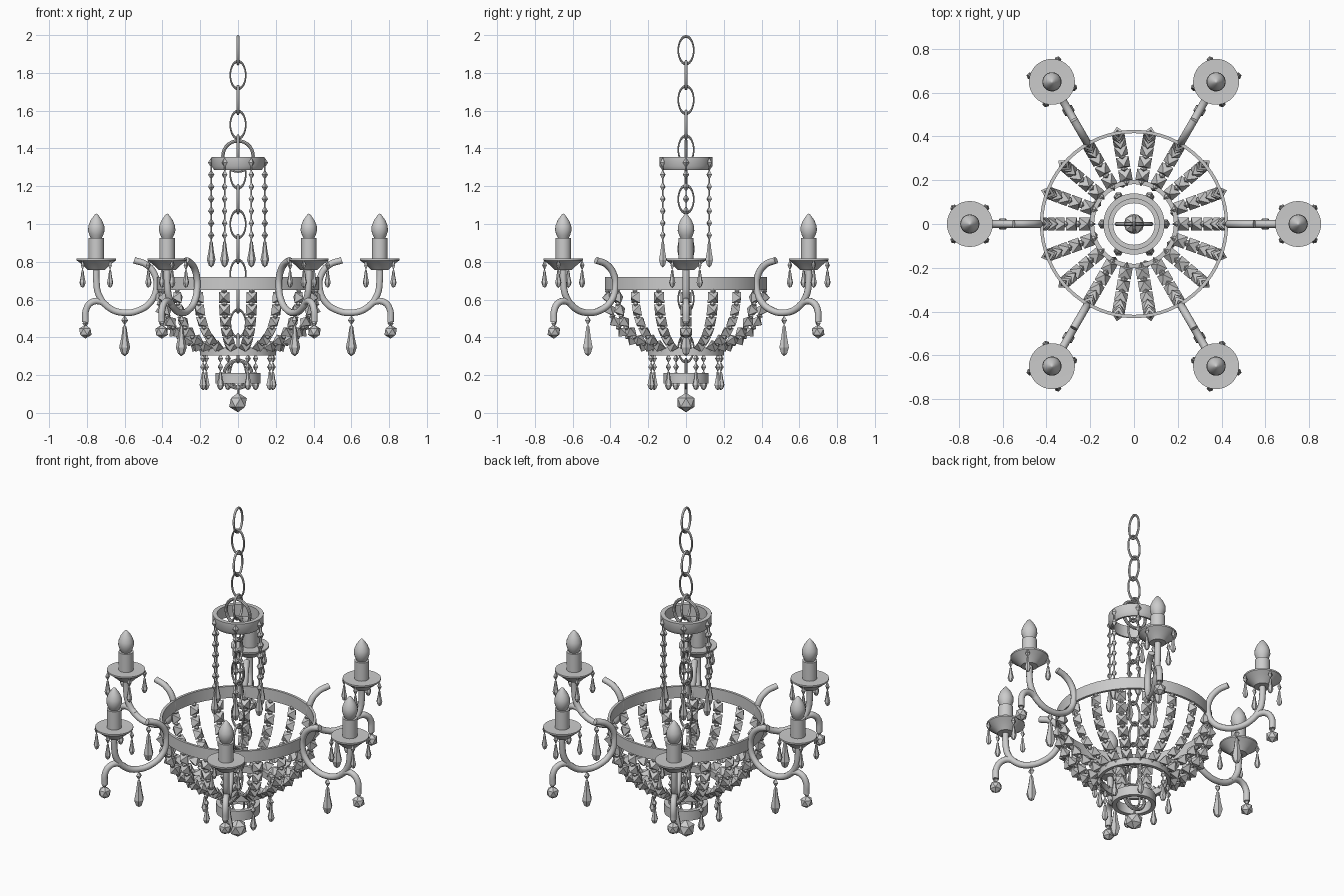
import bpy, bmesh, math
from mathutils import Matrix, Vector

if "Cube" in bpy.data.objects:
    bpy.data.objects.remove(bpy.data.objects["Cube"])

T = Matrix.Translation


def rz(deg):
    return Matrix.Rotation(math.radians(deg), 4, 'Z')


def lathe(bm, prof, n, mat=Matrix(), closed=False):
    """Revolve (r, z) points round z; points with r = 0 become poles."""
    rings = []
    for r, z in prof:
        if r < 1e-6:
            rings.append([bm.verts.new(mat @ Vector((0, 0, z)))] * n)
        else:
            rings.append([bm.verts.new(mat @ Vector((r * math.cos(2 * math.pi * i / n),
                                                     r * math.sin(2 * math.pi * i / n), z)))
                          for i in range(n)])
    pairs = list(zip(rings, rings[1:]))
    if closed:
        pairs.append((rings[-1], rings[0]))
    for a, b in pairs:
        for i in range(n):
            j = (i + 1) % n
            vs = list(dict.fromkeys([a[i], a[j], b[j], b[i]]))
            if len(vs) > 2:
                bm.faces.new(vs)


def torus(bm, R, r, mat, n=28, m=8):
    prof = [(R + r * math.cos(2 * math.pi * k / m), r * math.sin(2 * math.pi * k / m))
            for k in range(m)]
    lathe(bm, prof, n, mat, True)


def band(bm, ro, ri, z0, z1, n=64, taper=0.0):
    lathe(bm, [(ri, z0), (ro - taper, z0), (ro, z0 + taper * 1.5), (ro, z1), (ri, z1)], n, closed=True)


def diamond(bm, mat, r, h, n=4):
    lathe(bm, [(0, -h), (r, 0), (0, h)], n, mat)


def drop(bm, mat, top, bottom, r):
    """Faceted teardrop, narrow above and heavy below."""
    h = top - bottom
    lathe(bm, [(0, top), (r * .35, top - h * .08), (r * .6, top - h * .4), (r, top - h * .72),
               (r * .6, top - h * .92), (0, bottom)], 6, mat)


def wire(bm, mat, z0, z1, r=.004):
    lathe(bm, [(0, z0), (r, z0), (r, z1), (0, z1)], 5, mat)


def ball(bm, mat, r):
    bmesh.ops.create_icosphere(bm, subdivisions=1, radius=r, matrix=mat)


def finish(name, bm, smooth=False):
    bmesh.ops.recalc_face_normals(bm, faces=bm.faces)
    me = bpy.data.meshes.new(name)
    bm.to_mesh(me)
    bm.free()
    ob = bpy.data.objects.new(name, me)
    bpy.context.collection.objects.link(ob)
    if smooth:
        bpy.ops.object.select_all(action='DESELECT')
        ob.select_set(True)
        bpy.context.view_layer.objects.active = ob
        bpy.ops.object.shade_smooth_by_angle(angle=math.radians(40))
    return ob


def tube(name, pts, r, mat):
    """Smooth round pipe through the given (radius, z) points."""
    cu = bpy.data.curves.new(name, 'CURVE')
    cu.dimensions = '3D'
    cu.bevel_depth, cu.bevel_resolution, cu.resolution_u = r, 3, 6
    cu.use_fill_caps = True
    sp = cu.splines.new('BEZIER')
    sp.bezier_points.add(len(pts) - 1)
    for p, (x, z) in zip(sp.bezier_points, pts):
        p.co = (x, 0, z)
        p.handle_left_type = p.handle_right_type = 'AUTO'
    ob = bpy.data.objects.new(name, cu)
    bpy.context.collection.objects.link(ob)
    ob.matrix_world = mat


# Chain: alternating oval links down the centre
bm = bmesh.new()
for i in range(14):
    mat = T((0, 0, 1.92 - .1315 * i)) @ rz(90 if i % 2 == 0 else 0) @ \
        Matrix.Rotation(math.pi / 2, 4, 'X') @ Matrix.Diagonal((.56, 1, 1, 1))
    torus(bm, .073, .0075, mat)
finish("chain", bm, True)

# Round hanging rings at the crown and the base
bm = bmesh.new()
for z, R in ((1.36, .08), (.205, .073)):
    torus(bm, R, .009, T((0, 0, z)) @ Matrix.Rotation(math.pi / 2, 4, 'X'))
finish("hanging_rings", bm, True)

# Horizontal bands: crown, basket rim, basket foot, base
for name, args in (("crown_band", (.14, .115, 1.285, 1.355, 48, .014)),
                   ("basket_rim", (.43, .415, .65, .72)),
                   ("basket_foot_band", (.202, .182, .305, .345)),
                   ("base_band", (.12, .095, .155, .212, 48))):
    bm = bmesh.new()
    band(bm, *args)
    finish(name, bm, True)

# Crown strands: small crystals ending in a drop
bm = bmesh.new()
for k in range(6):
    mat = rz(60 * k) @ T((.142, 0, 0))
    wire(bm, mat, .9, 1.33)
    for i in range(7):
        diamond(bm, mat @ T((0, 0, 1.325 - .064 * i)), .017, .026)
    drop(bm, mat, .915, .77, .023)
finish("crown_strands", bm)

# Basket strands: square-cut crystals following a bowl curve
path = [Vector((x, 0, z)) for x, z in
        ((.42, .645), (.415, .58), (.395, .51), (.36, .45), (.315, .405), (.26, .37), (.195, .34))]
lens = [(b - a).length for a, b in zip(path, path[1:])]


def along(t):
    d = t * sum(lens)
    for a, b, l in zip(path, path[1:], lens):
        if d <= l + 1e-6:
            return a.lerp(b, d / l), (b - a).normalized()
        d -= l


bm = bmesh.new()
COUNT = 6
for k in range(18):
    for i in range(2 * COUNT + 1):
        p, t = along(i / (2 * COUNT))
        rot = t.to_track_quat('Z', 'Y').to_matrix().to_4x4()
        mat = rz(20 * k) @ T(p) @ rot
        if i % 2:
            # axis points outward from the bowl, square face across the strand
            axis = Vector((0, 1, 0)).cross(t).normalized()
            m = Matrix((axis, (0, 1, 0), t)).transposed().to_4x4()
            diamond(bm, rz(20 * k) @ T(p) @ m @ Matrix.Rotation(math.pi / 2, 4, 'Y') @ rz(45), .041, .034)
        else:
            diamond(bm, mat, .017, .022)
finish("basket_strands", bm)

# Fringe of drops below the basket foot
bm = bmesh.new()
for k in range(8):
    mat = rz(16 + 45 * k) @ T((.192, 0, 0))
    for z in (.288, .243):
        diamond(bm, mat @ T((0, 0, z)), .016, .025)
    drop(bm, mat, .222, .12, .02)
finish("foot_drops", bm)

# Bottom finial
bm = bmesh.new()
ball(bm, T((0, 0, .055)), .052)
wire(bm, Matrix(), .09, .15, .008)
finish("bottom_finial", bm)

arm = ((.55, .808), (.485, .785), (.44, .73), (.432, .66), (.46, .59), (.52, .545), (.60, .53),
       (.68, .555), (.735, .62), (.75, .70), (.75, .78))
hook = ((.69, .565), (.73, .59), (.775, .585), (.803, .55), (.808, .48))
for k in range(6):
    A = rz(60 * k)
    C = A @ T((.75, 0, 0))
    # Curled arm with a small outer hook
    tube(f"arm_{k}", arm, .018, A)
    tube(f"arm_hook_{k}", hook, .018, A)

    # Drip cup and candle sleeve
    bm = bmesh.new()
    lathe(bm, [(0, .755), (.045, .757), (.06, .772), (.085, .793), (.105, .808), (.105, .817), (0, .814)], 32, C)
    finish(f"drip_cup_{k}", bm, True)
    bm = bmesh.new()
    lathe(bm, [(0, .80), (.041, .80), (.041, .925), (0, .925)], 24, C)
    finish(f"candle_{k}", bm, True)

    # Flame bulb
    bm = bmesh.new()
    lathe(bm, [(0, .915), (.026, .92), (.036, .94), (.044, .965), (.042, .99), (.031, 1.018),
               (.016, 1.04), (.006, 1.052), (0, 1.055)], 20, C)
    finish(f"bulb_{k}", bm, True)

    # Hanging crystals: cup drops, arm drop, hook ball
    bm = bmesh.new()
    for q in range(4):
        m = C @ rz(45 + 90 * q) @ T((.103, 0, 0))
        diamond(bm, m @ T((0, 0, .782)), .013, .028)
        drop(bm, m, .76, .662, .017)
    m = A @ T((.60, 0, 0))
    diamond(bm, m @ T((0, 0, .49)), .018, .026)
    drop(bm, m, .468, .30, .029)
    m = A @ T((.808, 0, 0))
    diamond(bm, m @ T((0, 0, .474)), .016, .02)
    ball(bm, m @ T((0, 0, .43)), .037)
    finish(f"arm_crystals_{k}", bm)
